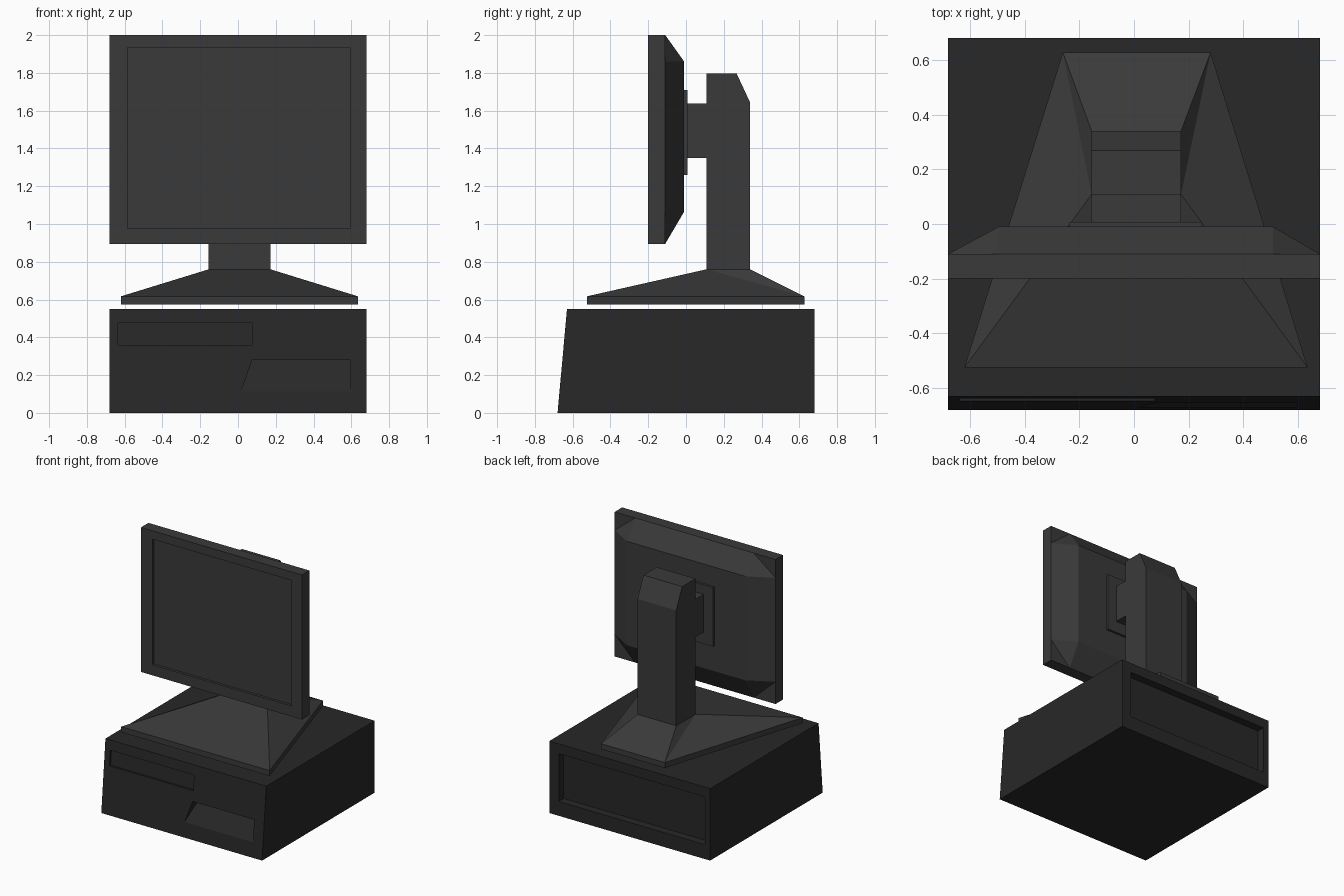
import bpy, bmesh

if "Cube" in bpy.data.objects:
    bpy.data.objects.remove(bpy.data.objects["Cube"])


def material(name, v):
    m = bpy.data.materials.new(name)
    m.diffuse_color = (v, v, v, 1)
    m.use_nodes = True
    m.node_tree.nodes["Principled BSDF"].inputs["Base Color"].default_value = m.diffuse_color
    return m


CASE = material("case_charcoal", 0.021)
GREY = material("dark_grey", 0.042)


def finish(name, bm, mat):
    bmesh.ops.recalc_face_normals(bm, faces=bm.faces)
    me = bpy.data.meshes.new(name)
    bm.to_mesh(me)
    bm.free()
    me.materials.append(mat)
    ob = bpy.data.objects.new(name, me)
    bpy.context.collection.objects.link(ob)
    return ob


def loft(name, rings, mat, diagonals=()):
    """Capped skin through equal-length rings; diagonals crease given quads."""
    bm = bmesh.new()
    vs = [[bm.verts.new(p) for p in r] for r in rings]
    n = len(rings[0])
    for a, b in zip(vs, vs[1:]):
        for i in range(n):
            j = (i + 1) % n
            bm.faces.new((a[i], a[j], b[j], b[i]))
    bm.faces.new(vs[0])
    bm.faces.new(vs[-1])
    for lo, hi in diagonals:
        bmesh.ops.connect_verts(bm, verts=[vs[-2][lo], vs[-1][hi]])
    return finish(name, bm, mat)


def side_profile(name, x0, x1, yz, mat, shear=None):
    """Extrude a y-z profile along x; shear overrides the left x per point."""
    left = shear or [x0] * len(yz)
    return loft(name, [[(x, y, z) for x, (y, z) in zip(left, yz)],
                       [(x1, y, z) for y, z in yz]], mat)


def box(name, x, y, z, mat):
    return side_profile(name, *x, [(y[0], z[0]), (y[1], z[0]), (y[1], z[1]), (y[0], z[1])], mat)


def cut(ob, cutter):
    mod = ob.modifiers.new("recess", 'BOOLEAN')
    mod.operation, mod.solver, mod.object = 'DIFFERENCE', 'EXACT', cutter
    bpy.context.view_layer.objects.active = ob
    bpy.ops.object.modifier_apply(modifier=mod.name)
    bpy.data.objects.remove(cutter)


def rect(x0, x1, y0, y1, z):
    return [(x0, y0, z), (x1, y0, z), (x1, y1, z), (x0, y1, z)]


# Computer case with a leaning front
case = side_profile("computer_case", -0.68, 0.68,
                    [(-0.68, 0), (0.68, 0), (0.68, 0.55), (-0.63, 0.55)], CASE)
# Drive slot, parallel to the front
cut(case, side_profile("slot_cutter", -0.635, 0.075,
                       [(-0.75, 0.36), (-0.632, 0.36), (-0.622, 0.475), (-0.75, 0.475)], CASE))
# Ramped grip with a slanted left wall
cut(case, side_profile("grip_cutter", 0, 0.595,
                       [(-0.672, 0.11), (-0.56, 0.28), (-0.74, 0.28)], CASE,
                       shear=[0.015, 0.075, 0.075]))
# Rear connector bay
cut(case, box("rear_cutter", (-0.635, 0.6), (0.62, 0.75), (0.11, 0.475), CASE))

# Stand foot: thin trapezoid slab rising to the column
def foot_outline(z):
    return [(-0.62, -0.525, z), (0.635, -0.525, z), (0.28, 0.627, z), (-0.26, 0.627, z)]


CX = (-0.155, 0.172)
loft("stand_foot", [foot_outline(0.575), foot_outline(0.617), rect(*CX, 0.108, 0.34, 0.76)],
     GREY, diagonals=[(2, 1), (3, 0)])

# Column with its arm, and mounting plate
side_profile("stand_column", *CX,
             [(0.108, 0.76), (0.34, 0.76), (0.34, 1.642), (0.268, 1.797), (0.108, 1.797),
              (0.108, 1.638), (0.005, 1.638), (0.005, 1.35), (0.108, 1.35)], GREY)
box("mount_plate", (-0.235, 0.248), (-0.012, 0.008), (1.26, 1.71), GREY)

# Monitor frame with recessed screen
frame = box("monitor_frame", (-0.68, 0.68), (-0.2, -0.11), (0.895, 2.0), GREY)
cut(frame, box("screen_cutter", (-0.585, 0.593), (-0.3, -0.18), (0.975, 1.935), GREY))

# Monitor back: tapered shell with clipped corners
bm = bmesh.new()
for x, s in ((-0.495, -0.68), (0.508, 0.68)):
    for z, e in ((1.065, 0.895), (1.86, 2.0)):
        for p in ((x, -0.01, z), (x, -0.11, e), (s, -0.11, z)):
            bm.verts.new(p)
bmesh.ops.convex_hull(bm, input=bm.verts)
bmesh.ops.dissolve_limit(bm, angle_limit=0.01, verts=bm.verts, edges=bm.edges)
finish("monitor_back", bm, GREY)
